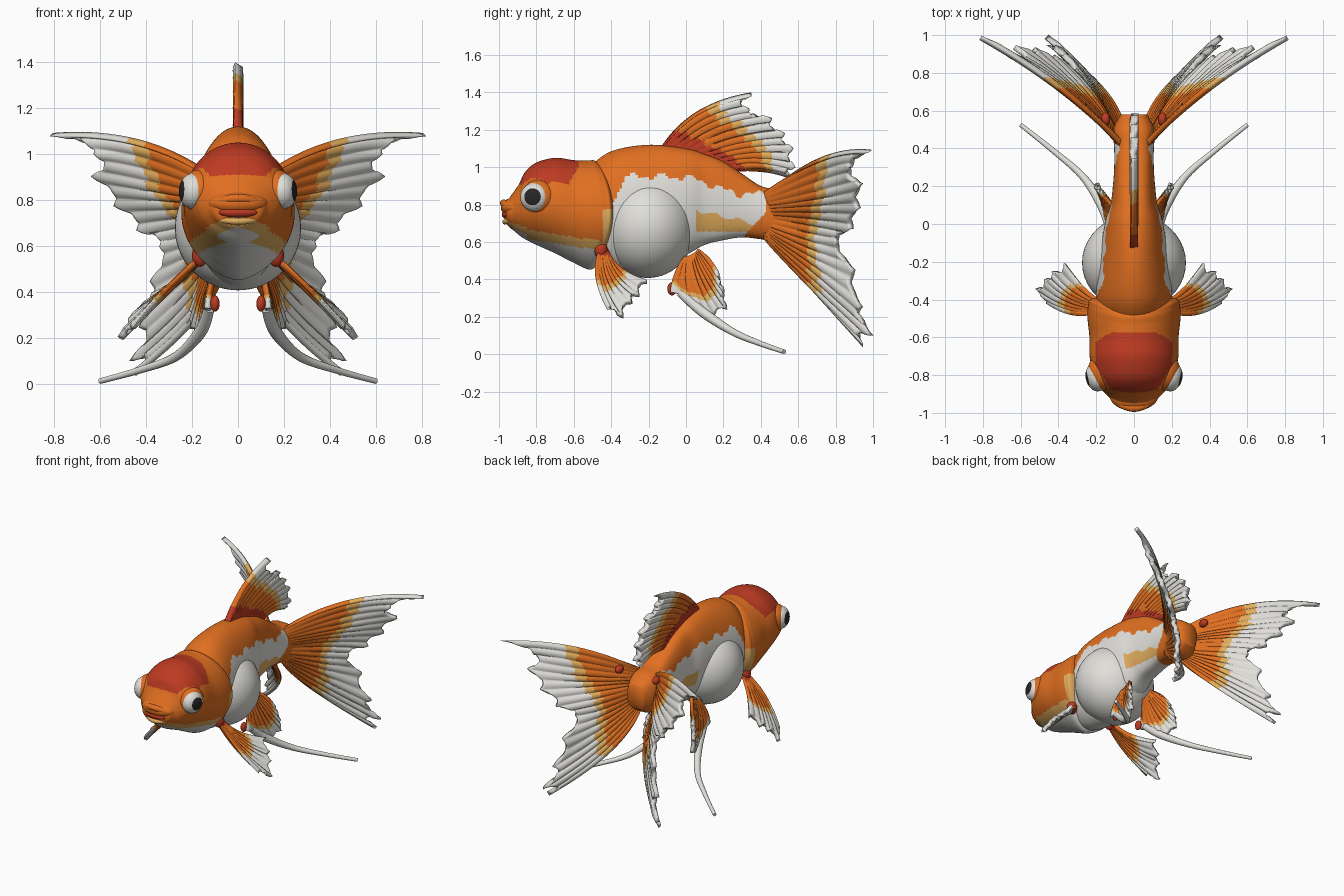
import bpy, bmesh, math
from mathutils import Vector, Matrix

if "Cube" in bpy.data.objects:
    bpy.data.objects.remove(bpy.data.objects["Cube"])

COLOURS = {"orange": (.75, .16, .015), "red": (.51, .043, .016), "white": (.75, .74, .70),
           "yellow": (.76, .42, .11), "black": (.02, .02, .022)}
MATS = []
for n, c in COLOURS.items():
    m = bpy.data.materials.new(n)
    m.diffuse_color = (*c, 1)
    m.use_nodes = True
    m.node_tree.nodes["Principled BSDF"].inputs["Base Color"].default_value = m.diffuse_color
    MATS.append(m)
ORANGE, RED, WHITE, YELLOW, BLACK = range(5)


def spline(rows, s):
    """Smooth interpolation through equal-length rows, s from 0 to len-1."""
    i = min(int(s), len(rows) - 2)
    f = s - i
    a, b, c, d = (rows[min(max(k, 0), len(rows) - 1)] for k in range(i - 1, i + 3))
    return [.5 * (2*q + (r-p)*f + (2*p-5*q+4*r-t)*f*f + (3*q-p-3*r+t)*f**3)
            for p, q, r, t in zip(a, b, c, d)]


def finish(name, bm, rule, mirror=False, thick=0):
    for f in bm.faces:
        f.smooth = True
        f.material_index = rule(f) if callable(rule) else rule
    me = bpy.data.meshes.new(name)
    bm.to_mesh(me)
    bm.free()
    for m in MATS:
        me.materials.append(m)
    ob = bpy.data.objects.new(name, me)
    bpy.context.collection.objects.link(ob)
    if thick:
        mod = ob.modifiers.new("thickness", 'SOLIDIFY')
        mod.thickness, mod.offset = thick, 0
    if mirror:
        ob.modifiers.new("mirror", 'MIRROR')
    return ob


def loft(name, stations, rule, power, bend=0, around=120, along=130):
    """Oval rings along y; station = y, top, bottom, half width. power(y, sin) shapes the section."""
    bm = bmesh.new()
    rings = []
    for i in range(along + 1):
        y, top, bot, w = spline(stations, i / along * (len(stations) - 1))
        ring = []
        for k in range(around):
            a = 2 * math.pi * k / around
            c, s = math.cos(a), math.sin(a)
            x = w * math.copysign(abs(c) ** power(y, s), c)
            z = (top + bot) / 2 + (top - bot) / 2 * s
            back = bend * (z - .76) ** 2 * min(1, max(0, (y + .6) / .2))
            ring.append(bm.verts.new((x, y - back, z)))
        rings.append(ring)
    for r, q in zip(rings, rings[1:]):
        for k in range(around):
            bm.faces.new((r[k], r[k-1], q[k-1], q[k]))
    bm.faces.new(rings[0])
    bm.faces.new(rings[-1][::-1])
    bmesh.ops.recalc_face_normals(bm, faces=bm.faces)
    return finish(name, bm, rule)


def ball(name, loc, radii, rule, mirror=False, axis=(0, 0, 1)):
    bm = bmesh.new()
    rot = Vector((0, 0, 1)).rotation_difference(Vector(axis)).to_matrix().to_4x4()
    mat = Matrix.Translation(loc) @ rot @ Matrix.Diagonal((*radii, 1))
    bmesh.ops.create_uvsphere(bm, u_segments=40, v_segments=30, radius=1, matrix=mat)
    return finish(name, bm, rule, mirror)


def tube(name, pts, radii, mat):
    cu = bpy.data.curves.new(name, 'CURVE')
    cu.dimensions, cu.bevel_depth, cu.bevel_resolution, cu.use_fill_caps = '3D', 1, 4, True
    sp = cu.splines.new('POLY')
    n = 24
    sp.points.add(n)
    for i in range(n + 1):
        s = i / n * (len(pts) - 1)
        sp.points[i].co = (*spline(pts, s), 1)
        sp.points[i].radius = spline([(r,) for r in radii], s)[0]
    cu.materials.append(MATS[mat])
    ob = bpy.data.objects.new(name, cu)
    bpy.context.collection.objects.link(ob)


def fin(name, rays, bands, thick, mirror, notch=.08, ripple=.004, per=10, along=40):
    """Fan of rays (base, middle, tip) with scalloped end, ripples and colour bands."""
    bm = bmesh.new()
    flat = [[c for p in r for c in p] for r in rays]
    n = (len(rays) - 1) * per
    grid, info, tag = [], {}, {}
    for i in range(n + 1):
        u = i / per
        v = spline(flat, u)
        a, m, b = Vector(v[:3]), Vector(v[3:6]), Vector(v[6:])
        ctl = 2 * m - (a + b) / 2
        end = 1 - notch * abs(math.sin(math.pi * u))
        col = []
        for j in range(along + 1):
            t = j / along * end
            vert = bm.verts.new(a*(1-t)**2 + ctl*2*t*(1-t) + b*t*t)
            info[vert] = (u, t)
            col.append(vert)
        grid.append(col)
    for p, q in zip(grid, grid[1:]):
        for j in range(along):
            f = bm.faces.new((p[j], q[j], q[j+1], p[j+1]))
            u, t = info[p[j]]
            t += .02 * math.sin(u * 5.3) + .01 * math.sin(u * 13)
            tag[f] = next((c for lim, c in bands if t < lim), WHITE)
    bm.normal_update()
    moves = [(v, v.normal * ripple * math.cos(4 * math.pi * u) * min(1, 2 * t)) for v, (u, t) in info.items()]
    for v, d in moves:
        v.co += d
    return finish(name, bm, lambda f: tag[f], mirror, thick)


# body: orange back, white flank with a yellow patch
def body_paint(f):
    x, y, z = f.calc_center_median()
    top = .95 - .34 * min(max(y, 0), .27) + .014 * math.sin(38 * y) + .01 * math.sin(83 * y)
    low = .62 + (y - .3) * 1.1 if y > .3 else 0
    if y > .43 or z > top or z < low or y < -.33 - .5 * (.93 - z):
        return ORANGE
    if .05 < y < .36 and .655 < z < .78 - .22 * y + .01 * math.sin(50 * y):
        return YELLOW
    return WHITE

loft("body", [(-.52, 1.0, .475, .16), (-.4, 1.085, .44, .2), (-.2, 1.12, .43, .185), (0, 1.10, .53, .155),
              (.1, 1.07, .585, .125), (.2, 1.03, .61, .112), (.3, .965, .625, .105), (.4, .90, .615, .105),
              (.5, .875, .60, .11), (.58, .82, .65, .07)], body_paint,
     lambda y, s: 1 - .4 * min(1, max(0, (y + .15) / .3)))
ball("belly", (0, -.205, .68), (.275, .255, .272), WHITE)

# head with red cap, yellow cheek line and white chin
def head_paint(f):
    x, y, z = f.calc_center_median()
    lim = .675 - .16 * max(0, y + .9)
    if y < -.85:
        lim += .06 * max(0, 1 - abs(x) / .17)
    if z < lim - .05:
        return WHITE
    if z < lim or (y > -.445 and .6 < z < .78):
        return YELLOW
    back = -.575 - .6 * max(0, 1.0 - z)
    if (-.9 < y < back and abs(x) < .11 + .6 * (y + .9)
            and z > .905 + .018 * math.sin(y * 25)):
        return RED
    return ORANGE

loft("head", [(-.97, .78, .73, .04), (-.955, .82, .69, .10), (-.92, .87, .66, .13), (-.89, .915, .635, .16),
              (-.86, .975, .615, .185), (-.80, 1.025, .585, .215), (-.70, 1.05, .54, .235), (-.60, 1.038, .49, .236),
              (-.50, 1.035, .46, .246), (-.43, 1.035, .455, .243), (-.395, 1.0, .5, .225), (-.38, .86, .65, .1)],
     head_paint, lambda y, s: 1 + .3 * max(0, min(1, (y + .95) / .15)) * (s < 0), .9)

# mouth
ball("muzzle", (0, -.905, .785), (.13, .085, .055), ORANGE)
ball("mouth_rim", (0, -.94, .748), (.1, .035, .036), YELLOW)
ball("mouth", (0, -.955, .747), (.085, .03, .024), RED)
tube("upper_lip", [(-.12, -.90, .735), (-.08, -.95, .79), (0, -.975, .808), (.08, -.95, .79), (.12, -.90, .735)],
     [.016, .018, .02, .018, .016], ORANGE)
tube("lower_lip", [(-.1, -.91, .722), (-.06, -.95, .713), (0, -.967, .708), (.06, -.95, .713), (.1, -.91, .722)],
     [.012, .014, .015, .014, .012], YELLOW)

# eyes: white ball with black pupil facing outward
GAZE = Vector((.97, -.22, .04)).normalized()
EYE = Vector((.198, -.81, .84))

def eye_paint(f):
    d = f.calc_center_median() - EYE
    out = d.dot(GAZE)
    return BLACK if out > 0 and (d - GAZE * out).length < .047 else WHITE

ball("eye_socket", (.172, -.79, .84), (.093, .093, .072), ORANGE, True, GAZE)
ball("eye", EYE, (.077, .077, .058), eye_paint, True, GAZE)

# dorsal fin
fin("dorsal_fin", [[(0, *p) for p in r] for r in (
    ((-.15, 1.08), (.06, 1.285), (.35, 1.39)), ((-.1, 1.08), (.1, 1.24), (.34, 1.31)),
    ((-.04, 1.07), (.18, 1.20), (.46, 1.26)), ((.04, 1.06), (.26, 1.14), (.53, 1.18)),
    ((.11, 1.04), (.33, 1.09), (.575, 1.10)), ((.19, 1.01), (.37, 1.035), (.585, 1.0)),
    ((.25, .97), (.39, .99), (.55, .955)))],
    [(.25, RED), (.6, ORANGE), (.71, YELLOW)], .04, False)

# double tail fin
fin("tail_fin", (
    ((.06, .42, .86), (.40, .72, 1.045), (.81, .99, 1.085)), ((.07, .42, .83), (.36, .71, .95), (.62, .88, 1.0)),
    ((.07, .42, .80), (.32, .70, .85), (.63, .94, .91)), ((.07, .42, .77), (.27, .68, .78), (.53, .93, .78)),
    ((.07, .42, .74), (.22, .67, .71), (.43, .89, .67)), ((.07, .42, .70), (.20, .66, .63), (.33, .81, .6)),
    ((.07, .42, .68), (.19, .66, .55), (.37, .90, .45)), ((.07, .42, .66), (.18, .67, .47), (.42, .94, .25)),
    ((.07, .42, .64), (.16, .67, .40), (.46, .995, .1)), ((.06, .42, .62), (.13, .66, .36), (.45, .95, .045))),
    [(.49, ORANGE), (.59, YELLOW)], .03, True, ripple=.005)
ball("tail_spot", (.15, .555, .888), (.024, .035, .028), RED, True)

# pectoral fins
fin("pectoral_fin", (
    ((.15, -.46, .56), (.31, -.475, .41), (.46, -.41, .24)), ((.15, -.45, .56), (.33, -.44, .385), (.515, -.34, .2)),
    ((.15, -.44, .56), (.32, -.40, .40), (.47, -.29, .28)), ((.15, -.43, .56), (.30, -.37, .42), (.43, -.25, .32)),
    ((.15, -.43, .56), (.25, -.35, .455), (.37, -.21, .39))),
    [(.12, RED), (.57, ORANGE), (.65, YELLOW)], .028, True, ripple=.003)
ball("pectoral_root", (.165, -.455, .56), (.035, .035, .05), RED, True)

# pelvic fins with long trailing filaments
fin("pelvic_fin", (
    ((.09, -.01, .52), (.12, -.06, .42), (.13, -.08, .33)), ((.09, .01, .52), (.13, .0, .38), (.14, .05, .26)),
    ((.09, .03, .53), (.14, .07, .37), (.17, .15, .21)), ((.09, .05, .54), (.15, .11, .40), (.2, .215, .24)),
    ((.09, .06, .55), (.15, .13, .44), (.2, .2, .33)), ((.09, .07, .56), (.14, .13, .50), (.17, .17, .42))),
    [(.66, ORANGE), (.75, YELLOW)], .026, True, ripple=.003)
ball("pelvic_root", (.1, -.075, .35), (.02, .025, .035), RED, True)
for s, side in ((1, "right"), (-1, "left")):
    tube("pelvic_filament_" + side, [(s*x, y, z) for x, y, z in (
        (.125, -.03, .33), (.165, .09, .225), (.27, .25, .12), (.43, .39, .06), (.60, .525, .013))],
        [.024, .027, .02, .015, .012], WHITE)
